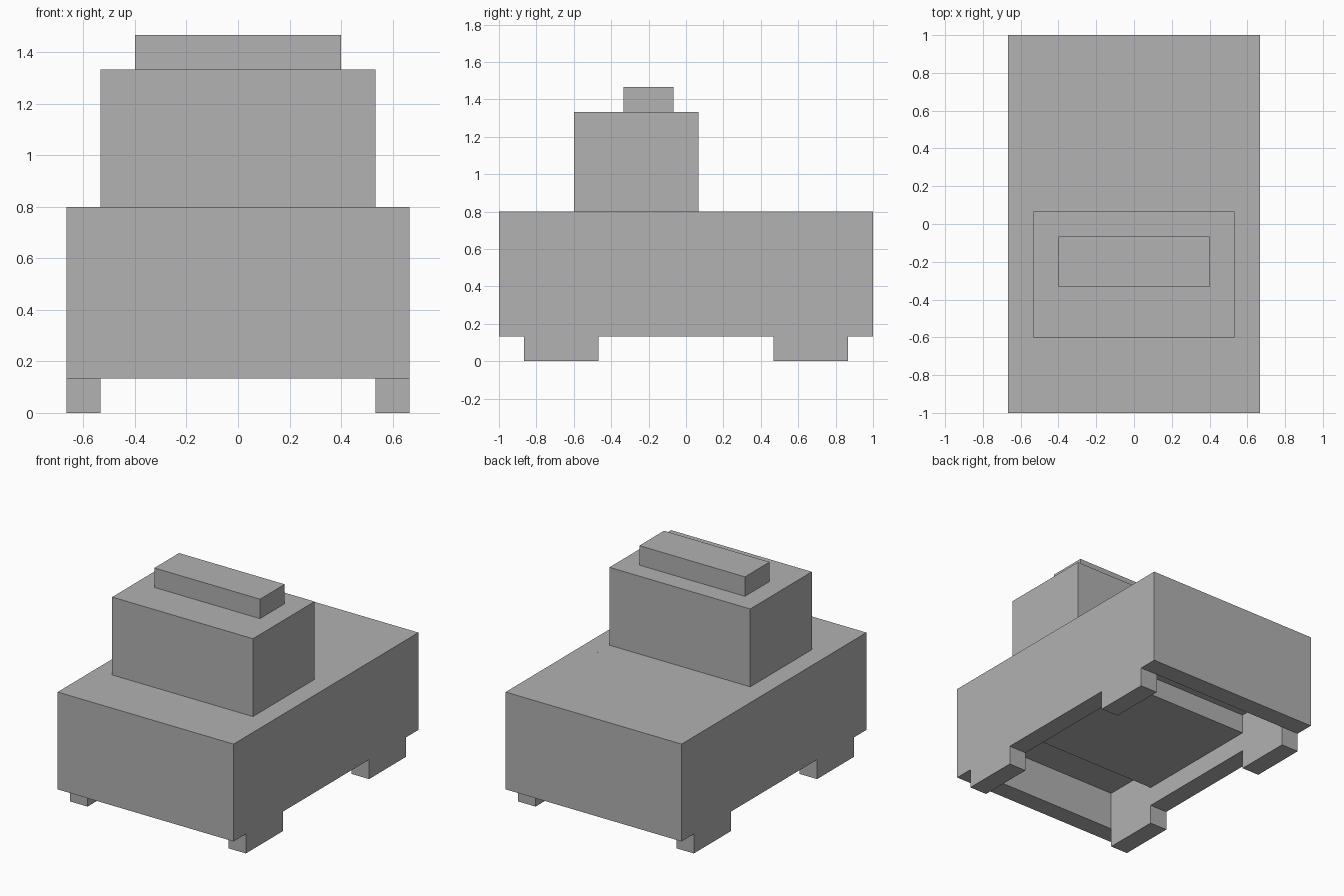
import bpy
import bmesh

cube = bpy.data.objects.get("Cube")
if cube:
    bpy.data.objects.remove(cube, do_unlink=True)

U = 1 / 15  # block module that every part is sized in

grey = bpy.data.materials.new("plain grey")
grey.use_nodes = True
colour = (0.445, 0.445, 0.445, 1)
grey.diffuse_color = colour
grey.node_tree.nodes["Principled BSDF"].inputs["Base Color"].default_value = colour


def extrude_profile(name, profile, x0, x1):
    """Extrude a (y, z) side profile from x0 to x1, all in modules."""
    bm = bmesh.new()
    face = bm.faces.new([bm.verts.new((x0 * U, y * U, z * U)) for y, z in profile])
    moved = bmesh.ops.extrude_face_region(bm, geom=[face])["geom"]
    verts = [g for g in moved if isinstance(g, bmesh.types.BMVert)]
    bmesh.ops.translate(bm, verts=verts, vec=((x1 - x0) * U, 0, 0))
    bmesh.ops.recalc_face_normals(bm, faces=bm.faces)
    mesh = bpy.data.meshes.new(name)
    bm.to_mesh(mesh)
    bm.free()
    mesh.materials.append(grey)
    obj = bpy.data.objects.new(name, mesh)
    bpy.context.collection.objects.link(obj)
    return obj


def rect(y0, y1, z0, z1):
    return [(y0, z0), (y1, z0), (y1, z1), (y0, z1)]


def mirrored(half):
    """Complete a profile given from the middle out to the back."""
    return half + [(-y, z) for y, z in reversed(half)]


FOOT_IN, FOOT_OUT, END, DECK = 7, 13, 15, 12
WIDE, INNER = 10, 8

# Body core: low belly in the middle, a deep well by each axle, end rims
core = mirrored([(FOOT_IN, 4), (FOOT_IN, 6), (FOOT_OUT, 6),
                 (FOOT_OUT, 2), (END, 2), (END, DECK)])
extrude_profile("body_core", core, -INNER, INNER)

# Side panels with the front and back wheel blocks flush in them
side = mirrored([(FOOT_IN, 2), (FOOT_IN, 0), (FOOT_OUT, 0),
                 (FOOT_OUT, 2), (END, 2), (END, DECK)])
extrude_profile("left_side_panel", side, INNER, WIDE)
extrude_profile("right_side_panel", side, -WIDE, -INNER)

# Cabin and roof block
extrude_profile("cabin", rect(-9, 1, DECK, 20), -8, 8)
extrude_profile("roof_block", rect(-5, -1, 20, 22), -6, 6)
